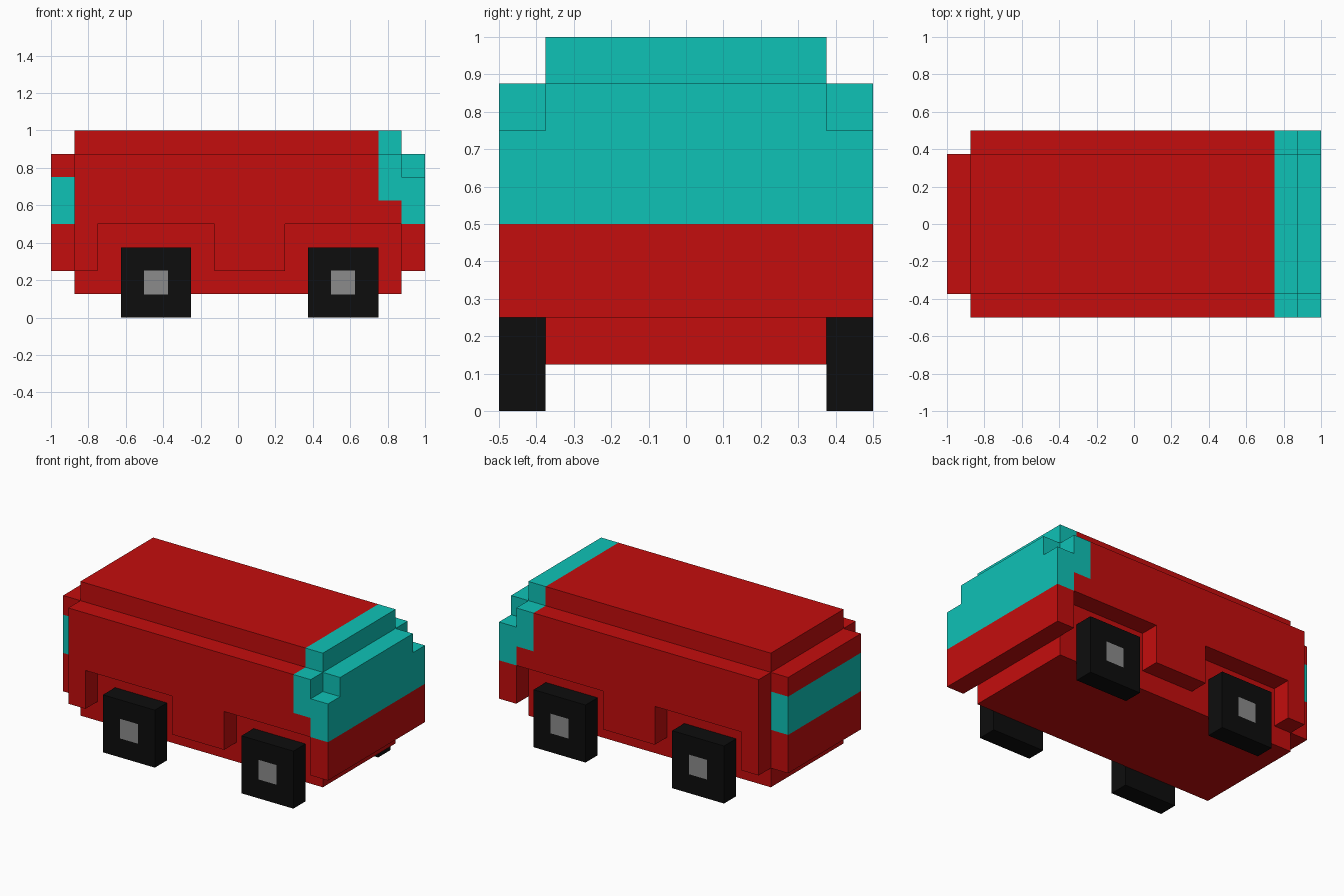
import bpy, bmesh
from mathutils import Vector

cube = bpy.data.objects.get("Cube")
if cube:
    bpy.data.objects.remove(cube, do_unlink=True)


def material(name, rgb):
    m = bpy.data.materials.new(name)
    m.use_nodes = True
    m.diffuse_color = (*rgb, 1)
    m.node_tree.nodes["Principled BSDF"].inputs["Base Color"].default_value = (*rgb, 1)
    return m


RED = material("red paint", (0.55, 0.004, 0.004))
TEAL = material("teal glass", (0.0045, 0.54, 0.47))
BLACK = material("black rubber", (0.004, 0.004, 0.004))
GREY = material("grey hub", (0.26, 0.26, 0.26))


def prism(name, profile, axis, a, b, mats, cuts=(), rule=None):
    """Extrude a profile along x or y from a to b, cut it at planes
    (axis index, value), and use the second material where rule is true."""
    bm = bmesh.new()
    to3d = (lambda p: (a, p[0], p[1])) if axis == 0 else (lambda p: (p[0], a, p[1]))
    face = bm.faces.new([bm.verts.new(to3d(p)) for p in profile])
    new = bmesh.ops.extrude_face_region(bm, geom=[face])["geom"]
    shift = Vector((0, 0, 0))
    shift[axis] = b - a
    bmesh.ops.translate(bm, vec=shift, verts=[v for v in new if isinstance(v, bmesh.types.BMVert)])
    for ax, value in cuts:
        co, no = Vector((0, 0, 0)), Vector((0, 0, 0))
        co[ax], no[ax] = value, 1
        bmesh.ops.bisect_plane(bm, geom=bm.verts[:] + bm.edges[:] + bm.faces[:],
                               plane_co=co, plane_no=no)
    bmesh.ops.recalc_face_normals(bm, faces=bm.faces[:])
    if rule:
        for f in bm.faces:
            f.material_index = int(rule(f.calc_center_median(), f.normal))
    me = bpy.data.meshes.new(name)
    bm.to_mesh(me)
    bm.free()
    for m in mats:
        me.materials.append(m)
    ob = bpy.data.objects.new(name, me)
    bpy.context.collection.objects.link(ob)
    return ob


def rect(u0, u1, v0, v1):
    return [(u0, v0), (u1, v0), (u1, v1), (u0, v1)]


BODY = [RED, TEAL]


def windscreen(c, n):
    return c.x > 0.75 and c.z > 0.625


# Central hull with the raised roof
prism("hull", rect(-0.875, 0.875, 0.125, 1), 1, -0.375, 0.375, BODY,
      [(0, 0.75), (2, 0.625)], windscreen)

# Side panels with square wheel arches; the front arch runs to the nose
panel = [(-0.875, 0.25), (-0.75, 0.25), (-0.75, 0.5), (-0.125, 0.5), (-0.125, 0.25),
         (0.25, 0.25), (0.25, 0.5), (0.875, 0.5), (0.875, 0.875), (-0.875, 0.875)]
for side, s in (("right", -1), ("left", 1)):
    prism(side + "_side_panel", panel, 1, s * 0.375, s * 0.5, BODY,
          [(0, 0.75), (2, 0.625)], windscreen)

# Nose with notched upper corners, glass above and paint below
nose = [(-0.5, 0.25), (0.5, 0.25), (0.5, 0.75), (0.375, 0.75),
        (0.375, 0.875), (-0.375, 0.875), (-0.375, 0.75), (-0.5, 0.75)]
prism("nose", nose, 0, 0.875, 1, BODY, [(2, 0.5)], lambda c, n: c.z > 0.5)

# Rear panel with a window band
prism("rear_panel", rect(-0.375, 0.375, 0.25, 0.875), 0, -1, -0.875, BODY,
      [(2, 0.5), (2, 0.75)], lambda c, n: 0.5 < c.z < 0.75)

# Square wheels with a grey hub cut into the outer face
HUB = 0.064
for end, x in (("rear", -0.4375), ("front", 0.5625)):
    for side, s in (("right", -1), ("left", 1)):
        prism(f"{end}_{side}_wheel", rect(x - 0.1875, x + 0.1875, 0, 0.375), 1,
              s * 0.375, s * 0.5, [BLACK, GREY],
              [(0, x - HUB), (0, x + HUB), (2, 0.1875 - HUB), (2, 0.1875 + HUB)],
              lambda c, n: n.y * s > 0.9 and abs(c.x - x) < HUB and abs(c.z - 0.1875) < HUB)
